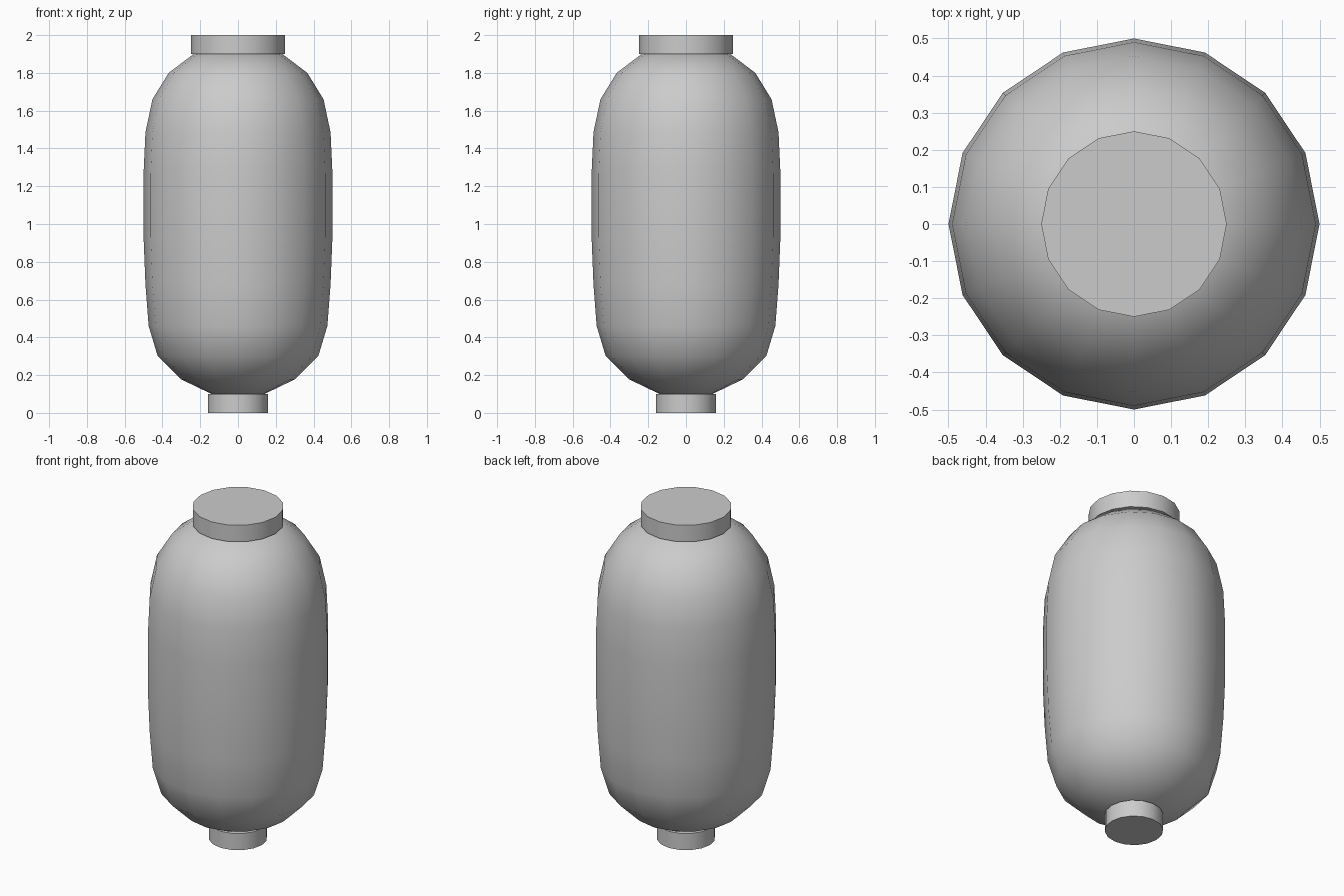
import bpy, bmesh
from math import cos, sin, pi, radians

if "Cube" in bpy.data.objects:
    bpy.data.objects.remove(bpy.data.objects["Cube"])

SIDES = 16

def lathe(name, profile):
    """Revolve (radius, z) points, bottom to top, and close both ends."""
    bm = bmesh.new()
    rings = [[bm.verts.new((r * cos(2 * pi * i / SIDES), r * sin(2 * pi * i / SIDES), z))
              for i in range(SIDES)] for r, z in profile]
    for low, high in zip(rings, rings[1:]):
        for i in range(SIDES):
            j = (i + 1) % SIDES
            bm.faces.new((low[i], low[j], high[j], high[i]))
    bm.faces.new(rings[0][::-1])
    bm.faces.new(rings[-1])
    mesh = bpy.data.meshes.new(name)
    bm.to_mesh(mesh)
    bm.free()
    obj = bpy.data.objects.new(name, mesh)
    bpy.context.collection.objects.link(obj)
    bpy.ops.object.select_all(action='DESELECT')
    obj.select_set(True)
    bpy.context.view_layer.objects.active = obj
    bpy.ops.object.shade_smooth_by_angle(angle=radians(40))
    return obj

# Bulging paper shade
lathe("lantern_body", [
    (0.14, 0.10), (0.30, 0.177), (0.425, 0.30), (0.473, 0.46), (0.49, 0.68),
    (0.50, 0.93), (0.50, 1.27), (0.49, 1.485), (0.453, 1.66),
    (0.367, 1.80), (0.235, 1.90)])

# Collars at both ends
lathe("bottom_collar", [(0.16, 0.0), (0.16, 0.10)])
lathe("top_collar", [(0.25, 1.90), (0.25, 2.0)])
